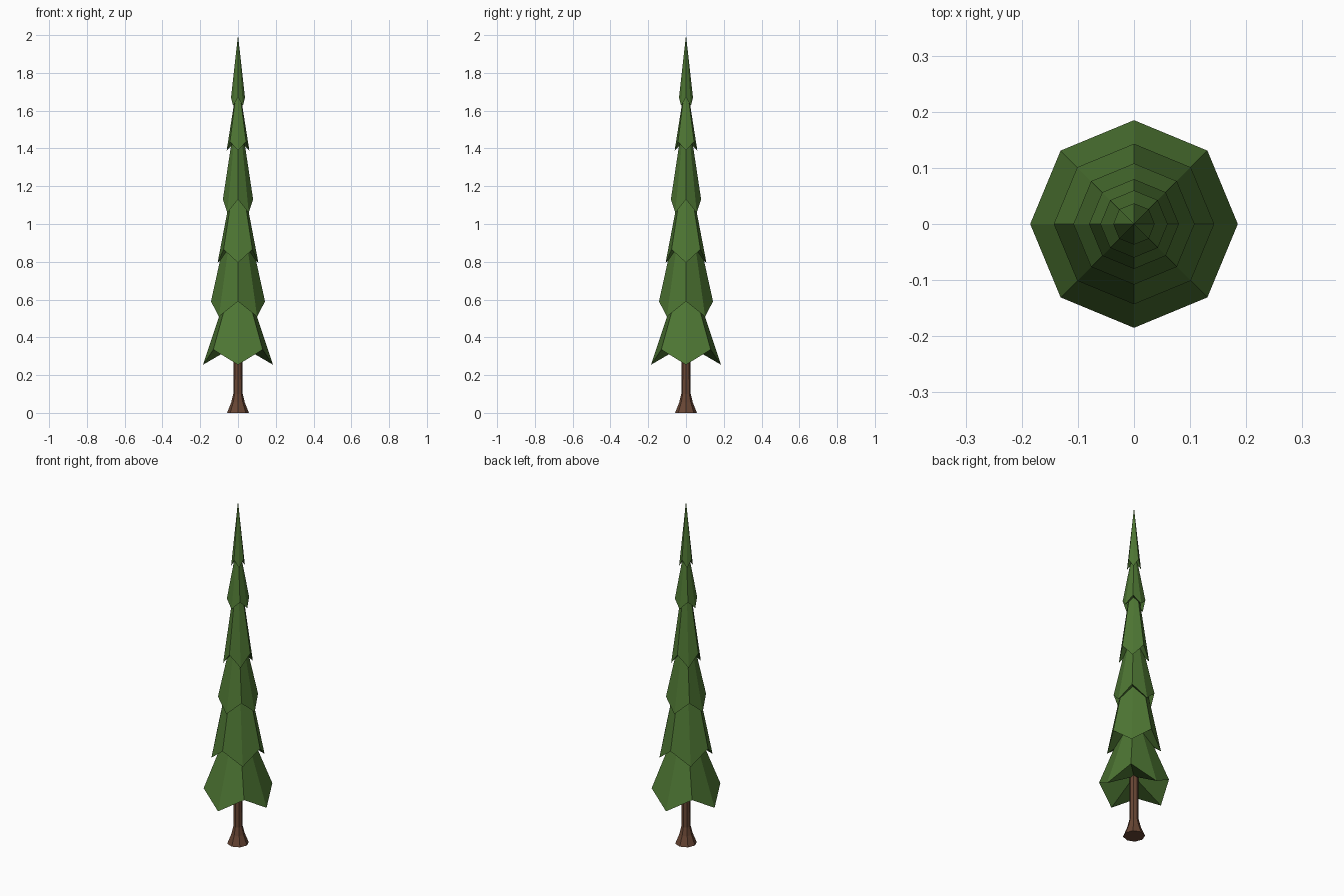
import bpy
import bmesh
from math import cos, sin, pi

cube = bpy.data.objects.get("Cube")
if cube:
    bpy.data.objects.remove(cube, do_unlink=True)

SIDES = 8


def make_material(name, colour):
    mat = bpy.data.materials.new(name)
    mat.use_nodes = True
    mat.diffuse_color = (*colour, 1)
    mat.node_tree.nodes["Principled BSDF"].inputs["Base Color"].default_value = (*colour, 1)
    return mat


def ring(bm, radius, heights):
    """Octagon whose corners cycle through the given heights."""
    return [bm.verts.new((radius * cos(2 * pi * i / SIDES),
                          radius * sin(2 * pi * i / SIDES),
                          heights[i % len(heights)])) for i in range(SIDES)]


def fan(bm, loop, tip):
    for i in range(SIDES):
        bm.faces.new((loop[i], loop[(i + 1) % SIDES], tip))


def finish(bm, name, mat):
    bmesh.ops.recalc_face_normals(bm, faces=bm.faces)
    mesh = bpy.data.meshes.new(name)
    bm.to_mesh(mesh)
    bm.free()
    mesh.materials.append(mat)
    obj = bpy.data.objects.new(name, mesh)
    bpy.context.collection.objects.link(obj)


leaf = make_material("needle green", (0.075, 0.18, 0.033))
bark = make_material("bark brown", (0.14, 0.062, 0.035))

# Trunk with a flared foot
bm = bmesh.new()
rings = [ring(bm, r, [z]) for r, z in
         ((0.058, 0), (0.036, 0.055), (0.025, 0.1), (0.022, 0.45))]
for low, high in zip(rings, rings[1:]):
    for i in range(SIDES):
        j = (i + 1) % SIDES
        bm.faces.new((low[i], low[j], high[j], high[i]))
bm.faces.new(rings[0])
bm.faces.new(rings[-1])
finish(bm, "trunk", bark)

# Zigzag-edged cones: radius, height of axis corners, diagonal corners, tip
tiers = ((0.185, 0.255, 0.335, 0.81),
         (0.143, 0.59, 0.51, 1.24),
         (0.108, 0.795, 0.865, 1.36),
         (0.08, 1.13, 1.06, 1.66),
         (0.06, 1.39, 1.435, 1.77),
         (0.037, 1.67, 1.625, 2.0))
for n, (radius, axis_z, diagonal_z, tip_z) in enumerate(tiers):
    bm = bmesh.new()
    rim = ring(bm, radius, (axis_z, diagonal_z))
    fan(bm, rim, bm.verts.new((0, 0, tip_z)))
    # Hollowed underside
    fan(bm, rim, bm.verts.new((0, 0, max(axis_z, diagonal_z) + 0.15 * radius)))
    finish(bm, f"foliage_tier_{n + 1}", leaf)
